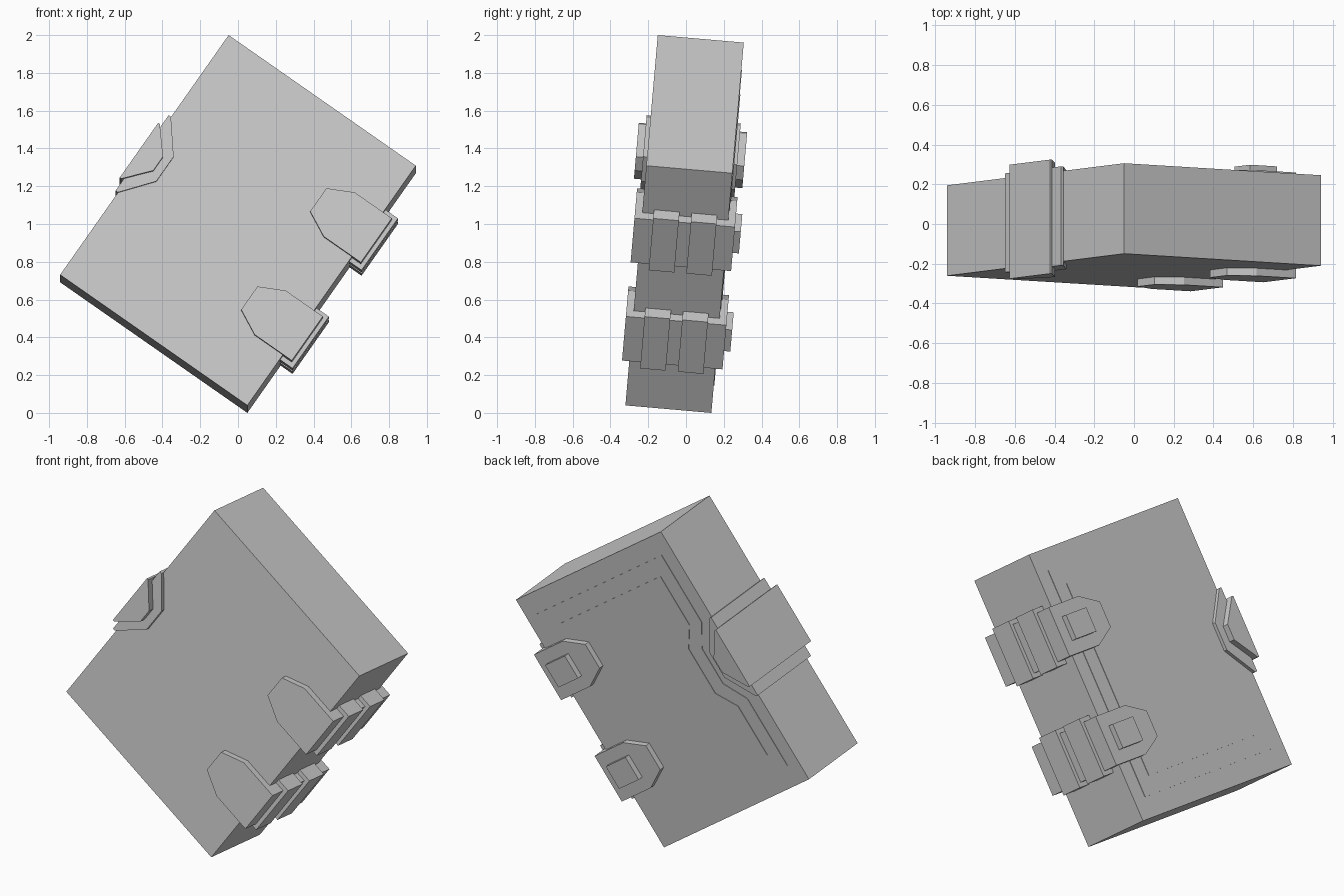
import bpy, bmesh, math
from mathutils import Matrix

if "Cube" in bpy.data.objects:
    bpy.data.objects.remove(bpy.data.objects["Cube"])

# One plain grey material
grey = bpy.data.materials.new("plain_grey")
grey.use_nodes = True
COLOR = (0.6, 0.6, 0.6, 1)
grey.diffuse_color = COLOR
grey.node_tree.nodes["Principled BSDF"].inputs["Base Color"].default_value = COLOR

# The whole book is leaned back and turned on one corner
POSE = (Matrix.Translation((0, -0.0075, 1.0))
        @ Matrix.Rotation(math.radians(-5), 4, 'X')
        @ Matrix.Rotation(math.radians(35), 4, 'Y'))
HALF_W, HALF_T, HALF_H = 0.605, 0.2285, 0.7775


def prism(name, outline, y0, y1):
    """Extrude an (x, z) outline from depth y0 to y1."""
    bm = bmesh.new()
    face = bm.faces.new([bm.verts.new((x, y0, z)) for x, z in outline])
    new = bmesh.ops.extrude_face_region(bm, geom=[face])["geom"]
    moved = [v for v in new if isinstance(v, bmesh.types.BMVert)]
    bmesh.ops.translate(bm, verts=moved, vec=(0, y1 - y0, 0))
    bmesh.ops.recalc_face_normals(bm, faces=bm.faces)
    mesh = bpy.data.meshes.new(name)
    bm.to_mesh(mesh)
    bm.free()
    mesh.materials.append(grey)
    obj = bpy.data.objects.new(name, mesh)
    bpy.context.collection.objects.link(obj)
    obj.matrix_world = POSE
    return obj


def rect(x0, x1, z, half):
    return [(x0, z - half), (x1, z - half), (x1, z + half), (x0, z + half)]


def tapered(x_out, x_mid, x_in, z, wide, narrow):
    """Outline with a straight outer part and a chamfered inner end."""
    side = [(x_out, wide), (x_mid, wide), (x_in, narrow)]
    return [(x, z + h) for x, h in side] + [(x, z - h) for x, h in reversed(side)]


# Thick book body
prism("book_body", rect(-HALF_W, HALF_W, 0, HALF_H), -HALF_T, HALF_T)


# Two layered cover panels, notched around the clasp
def panel(name, mx, mz, notch_x, notch_out, notch_in, raise_by):
    left, right, top = -HALF_W + mx, HALF_W - mx, HALF_H - mz
    half = [(right, top), (left, top), (left, notch_out), (notch_x, notch_in)]
    outline = half + [(x, -z) for x, z in reversed(half)]
    prism(name, outline, HALF_T - 0.01, HALF_T + raise_by)


panel("outer_cover_panel", 0.085, 0.117, -0.42, 0.24, 0.11, 0.003)
panel("inner_cover_panel", 0.172, 0.217, -0.335, 0.255, 0.14, 0.006)

# Hinges wrapped around the spine
for label, z in (("upper", 0.33), ("lower", -0.307)):
    prism(label + "_hinge_bracket",
          tapered(0.663, 0.423, 0.288, z, 0.143, 0.075), -0.267, 0.267)
    for side, y0 in (("front", -0.168), ("back", 0.032)):
        prism(f"{label}_hinge_{side}_band", rect(0.55, 0.685, z, 0.168), y0, y0 + 0.136)
    prism(label + "_hinge_stud", rect(0.434, 0.598, z, 0.07), 0.26, 0.3)

# Two-layer clasp on the opening edge
prism("clasp_base", tapered(-0.62, -0.605, -0.472, 0, 0.245, 0.08), -0.25, 0.25)
prism("clasp_cover", tapered(-0.64, -0.63, -0.516, 0, 0.178, 0.045), -0.288, 0.288)
